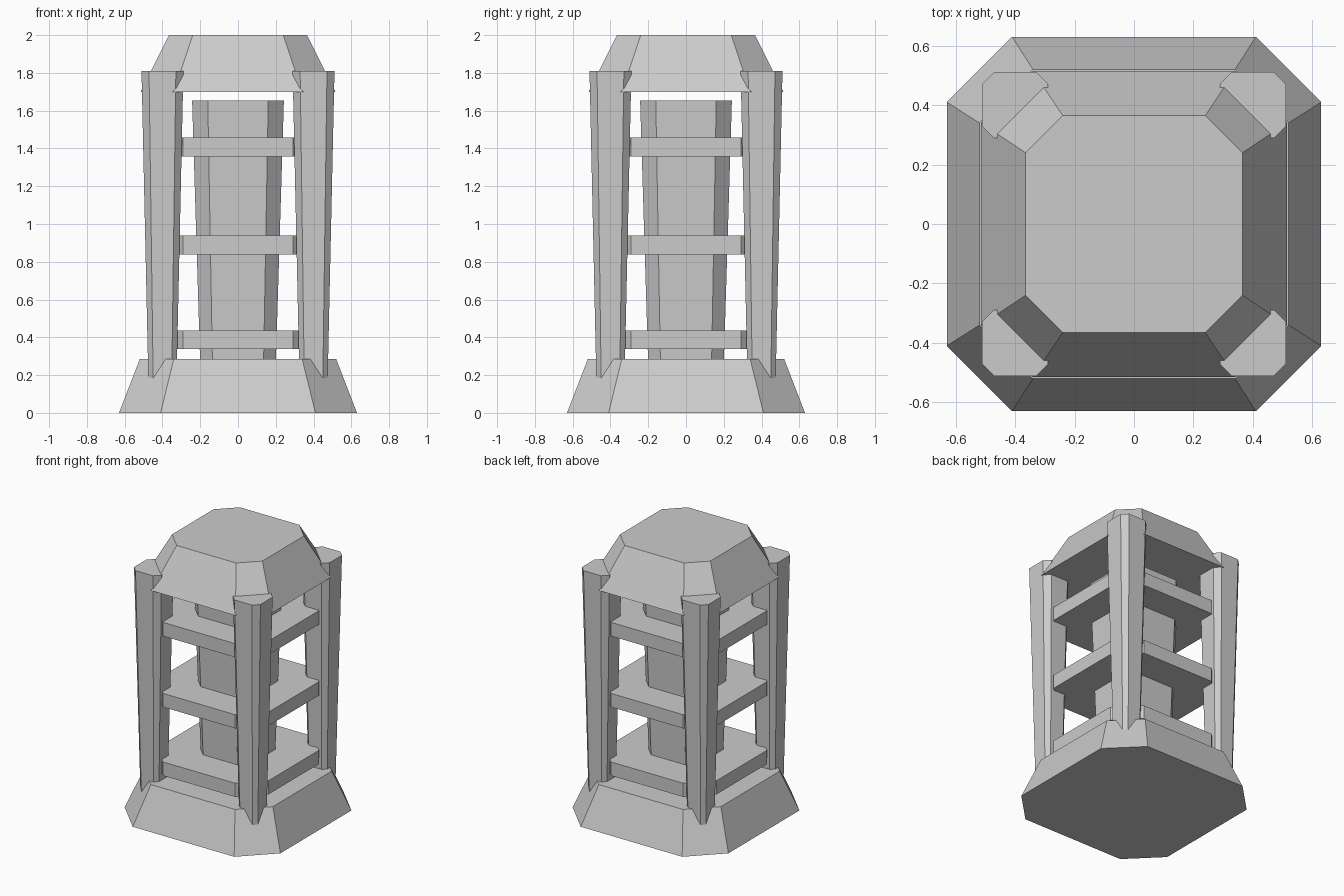
import bpy
import bmesh

cube = bpy.data.objects.get("Cube")
if cube:
    bpy.data.objects.remove(cube, do_unlink=True)

grey = bpy.data.materials.new("stone_grey")
grey.use_nodes = True
colour = (0.6, 0.6, 0.6, 1)
grey.diffuse_color = colour
grey.node_tree.nodes["Principled BSDF"].inputs["Base Color"].default_value = colour


def octagon(half, flat, cx=0, cy=0):
    """Square outline with cut corners."""
    h, f = half, flat
    pts = [(h, -f), (h, f), (f, h), (-f, h), (-h, f), (-h, -f), (-f, -h), (f, -h)]
    return [(cx + x, cy + y) for x, y in pts]


def prism(name, low, z0, high, z1):
    """Solid between two octagon outlines, low at z0 and high at z1."""
    bm = bmesh.new()
    a = [bm.verts.new((x, y, z0)) for x, y in low]
    b = [bm.verts.new((x, y, z1)) for x, y in high]
    bm.faces.new(a[::-1])
    bm.faces.new(b)
    n = len(a)
    for i in range(n):
        j = (i + 1) % n
        bm.faces.new((a[i], a[j], b[j], b[i]))
    mesh = bpy.data.meshes.new(name)
    bm.to_mesh(mesh)
    bm.free()
    mesh.materials.append(grey)
    obj = bpy.data.objects.new(name, mesh)
    bpy.context.collection.objects.link(obj)
    return obj


# Flared base, tapered cap and inner column
prism("base", octagon(0.63, 0.41), 0, octagon(0.52, 0.34), 0.285)
prism("cap", octagon(0.515, 0.34), 1.7, octagon(0.365, 0.24), 2.0)
prism("column", octagon(0.2, 0.135), 0.25, octagon(0.243, 0.16), 1.655)

# Three shelves around the column
for name, z in (("lower", 0.337), ("middle", 0.838), ("upper", 1.357)):
    outline = octagon(0.45, 0.292)
    prism(name + "_shelf", outline, z, outline, z + 0.1)

# Four corner posts, widening upwards
for side, sx in (("left", 1), ("right", -1)):
    for end, sy in (("front", -1), ("back", 1)):
        cx, cy = 0.4 * sx, 0.4 * sy
        prism(f"{end}_{side}_post", octagon(0.073, 0.048, cx, cy), 0.1,
              octagon(0.111, 0.071, cx, cy), 1.81)
